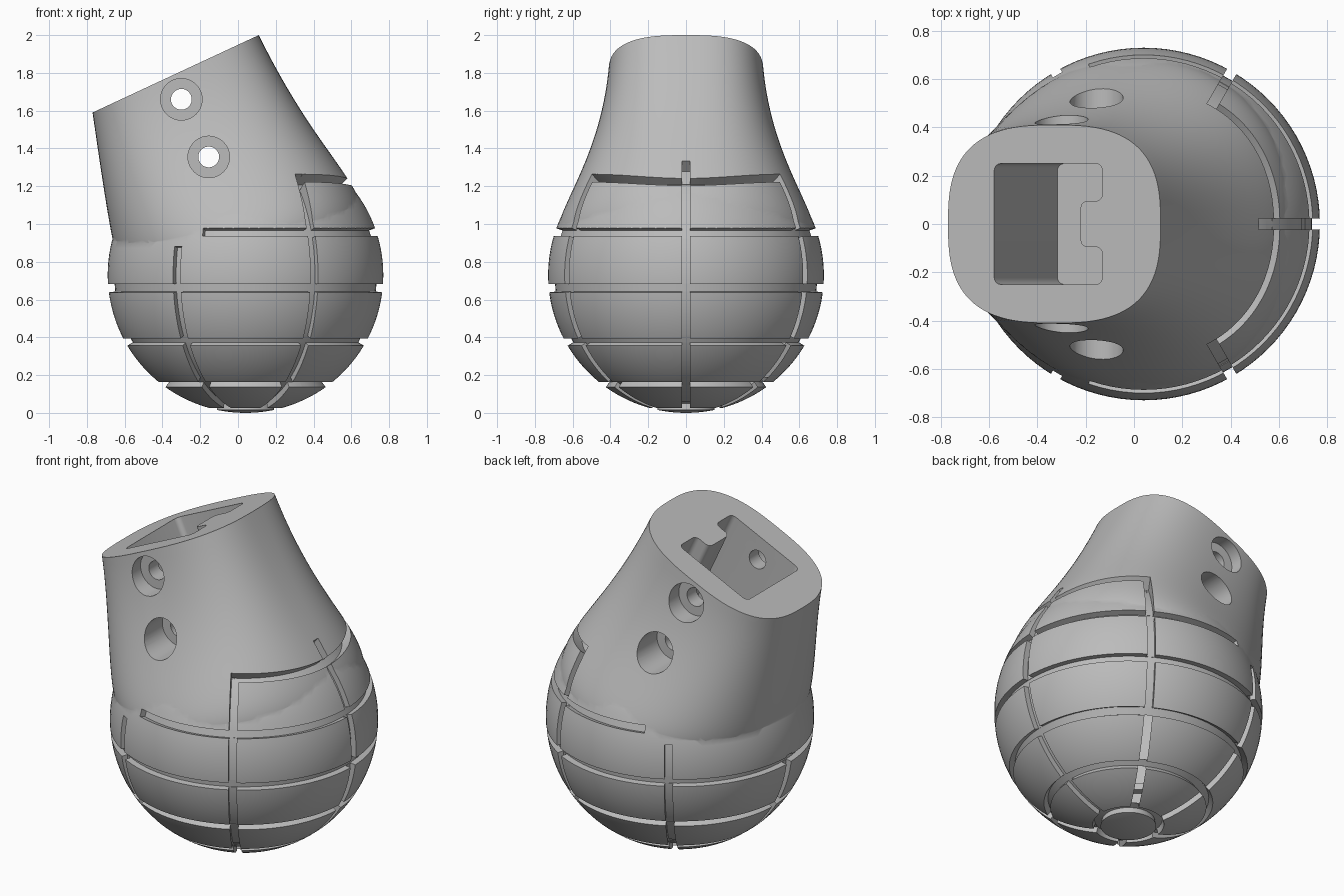
import bpy, bmesh, math
from mathutils import Vector, Matrix

if "Cube" in bpy.data.objects:
    bpy.data.objects.remove(bpy.data.objects["Cube"])

CENTRE = Vector((0.04, 0, 0.73))
RADIUS = 0.73
FLOOR = 0.695            # groove floor radius
HALF = 0.022             # half groove width

grey = bpy.data.materials.new("plain grey")
grey.use_nodes = True
grey.diffuse_color = (0.5, 0.5, 0.5, 1)
grey.node_tree.nodes["Principled BSDF"].inputs["Base Color"].default_value = (0.5, 0.5, 0.5, 1)


def finish(name, bm):
    bmesh.ops.recalc_face_normals(bm, faces=bm.faces)
    mesh = bpy.data.meshes.new(name)
    bm.to_mesh(mesh)
    bm.free()
    mesh.materials.append(grey)
    obj = bpy.data.objects.new(name, mesh)
    bpy.context.collection.objects.link(obj)
    return obj


def loft(name, loops, closed=False):
    """Skin a list of equal-length point loops."""
    bm = bmesh.new()
    rows = [[bm.verts.new(p) for p in loop] for loop in loops]
    n = len(rows[0])
    pairs = list(zip(rows, rows[1:]))
    if closed:
        pairs.append((rows[-1], rows[0]))
    else:
        bm.faces.new(rows[0])
        bm.faces.new(rows[-1])
    for a, b in pairs:
        for i in range(n):
            j = (i + 1) % n
            bm.faces.new((a[i], a[j], b[j], b[i]))
    return finish(name, bm)


def combine(target, other, operation):
    mod = target.modifiers.new(operation, 'BOOLEAN')
    mod.operation = operation
    mod.solver = 'EXACT'
    mod.object = other
    bpy.context.view_layer.objects.active = target
    bpy.ops.object.modifier_apply(modifier=mod.name)
    bpy.data.objects.remove(other)


# Round body
bm = bmesh.new()
bmesh.ops.create_uvsphere(bm, u_segments=96, v_segments=64, radius=RADIUS,
                          matrix=Matrix.Translation(CENTRE))
body = finish("grooved_body", bm)

# Leaning neck: left x, left z, right x, right z, half depth, squareness
KEYS = [(-0.77, 1.59, 0.11, 2.00, 0.41, 2.8),
        (-0.72, 1.25, 0.40, 1.50, 0.51, 2.5),
        (-0.67, 0.95, 0.60, 1.21, 0.64, 2.25),
        (-0.63, 0.80, 0.68, 0.97, 0.69, 2.0)]


def blend(t):
    """Smooth curve through the key sections, t from 0 to 3."""
    out = []
    for values in zip(*KEYS):
        total = 0
        for i, v in enumerate(values):
            for j in range(len(KEYS)):
                if j != i:
                    v *= (t - j) / (i - j)
            total += v
        out.append(total)
    return out


def section(t, count=96):
    lx, lz, rx, rz, depth, power = blend(t)
    left, right = Vector((lx, 0, lz)), Vector((rx, 0, rz))
    mid, arm = (left + right) / 2, (right - left) / 2
    pts = []
    for i in range(count):
        a = math.tau * i / count
        c, s = math.cos(a), math.sin(a)
        u = math.copysign(abs(c) ** (2 / power), c)
        v = math.copysign(abs(s) ** (2 / power), s)
        pts.append(mid + arm * u + Vector((0, depth * v, 0)))
    return pts


neck = loft("neck", [section(3 * i / 30) for i in range(31)])
combine(body, neck, 'UNION')


# Grooves around the body
def polar(r, lat, az):
    return CENTRE + Vector((r * math.cos(lat) * math.cos(az),
                            r * math.cos(lat) * math.sin(az), r * math.sin(lat)))


def ring_groove(lat, reach):
    lat, reach = math.radians(lat), math.radians(reach)
    w = HALF / RADIUS
    closed = reach > 3.1
    steps = 96
    loops = []
    for i in range(steps if closed else steps + 1):
        az = -reach + 2 * reach * i / steps
        loops.append([polar(r, lat + d, az) for r, d in
                      ((FLOOR, -w), (0.9, -w), (0.9, w), (FLOOR, w))])
    combine(body, loft("ring_cutter", loops, closed), 'DIFFERENCE')


def meridian_groove(az, top):
    az = math.radians(az)
    side = Vector((-math.sin(az), math.cos(az), 0)) * HALF
    low, high = math.radians(-76.3), math.radians(top)
    loops = []
    for i in range(49):
        lat = low + (high - low) * i / 48
        a, b = polar(FLOOR + 0.002, lat, az), polar(0.9, lat, az)
        loops.append([a - side, b - side, b + side, a + side])
    combine(body, loft("meridian_cutter", loops), 'DIFFERENCE')


for lat, reach in ((-76.3, 180), (-52.7, 180), (-29.1, 180), (-5.5, 180),
                   (18.1, 109), (41.7, 61)):
    ring_groove(lat, reach)
for az, top in ((0, 51.7), (60, 43.5), (-60, 43.5), (120, 12), (-120, 12), (180, -3)):
    meridian_groove(az, top)

# Keyed socket in the slanted top
TOP = Vector((-0.33, 0, 1.795))
ALONG = Vector((0.88, 0, 0.41)).normalized()
DOWN = Vector((ALONG.z, 0, -ALONG.x))


def rounded(corners, r=0.03):
    out = []
    n = len(corners)
    for i in range(n):
        p = Vector(corners[i])
        a = (Vector(corners[i - 1]) - p).normalized() * r
        b = (Vector(corners[(i + 1) % n]) - p).normalized() * r
        for k in range(6):
            f = math.radians(18 * k)
            out.append(p + a * (1 - math.sin(f)) + b * (1 - math.cos(f)))
    return out


outline = rounded([(-0.275, -0.25), (0.22, -0.25), (0.22, -0.095), (0.12, -0.095),
                   (0.12, 0.095), (0.22, 0.095), (0.22, 0.25), (-0.275, 0.25)])
socket = loft("socket_cutter", [[TOP + ALONG * p.x + Vector((0, p.y, 0)) + DOWN * d
                                 for p in outline] for d in (-0.1, 0.62)])
combine(body, socket, 'DIFFERENCE')


# Bolt holes with counterbores on both sides
def bore(x, z, r, y0, y1):
    loops = [[(x + r * math.cos(math.tau * i / 48), y, z + r * math.sin(math.tau * i / 48))
              for i in range(48)] for y in (y0, y1)]
    combine(body, loft("bore_cutter", loops), 'DIFFERENCE')


for x, z in ((-0.30, 1.66), (-0.155, 1.355)):
    bore(x, z, 0.055, -0.9, 0.9)
    for s in (-1, 1):
        bore(x, z, 0.11, s * 0.34, s * 0.9)

# Smooth shading with crisp groove edges
bpy.ops.object.select_all(action='DESELECT')
body.select_set(True)
bpy.context.view_layer.objects.active = body
bpy.ops.object.shade_smooth_by_angle(angle=math.radians(30))
